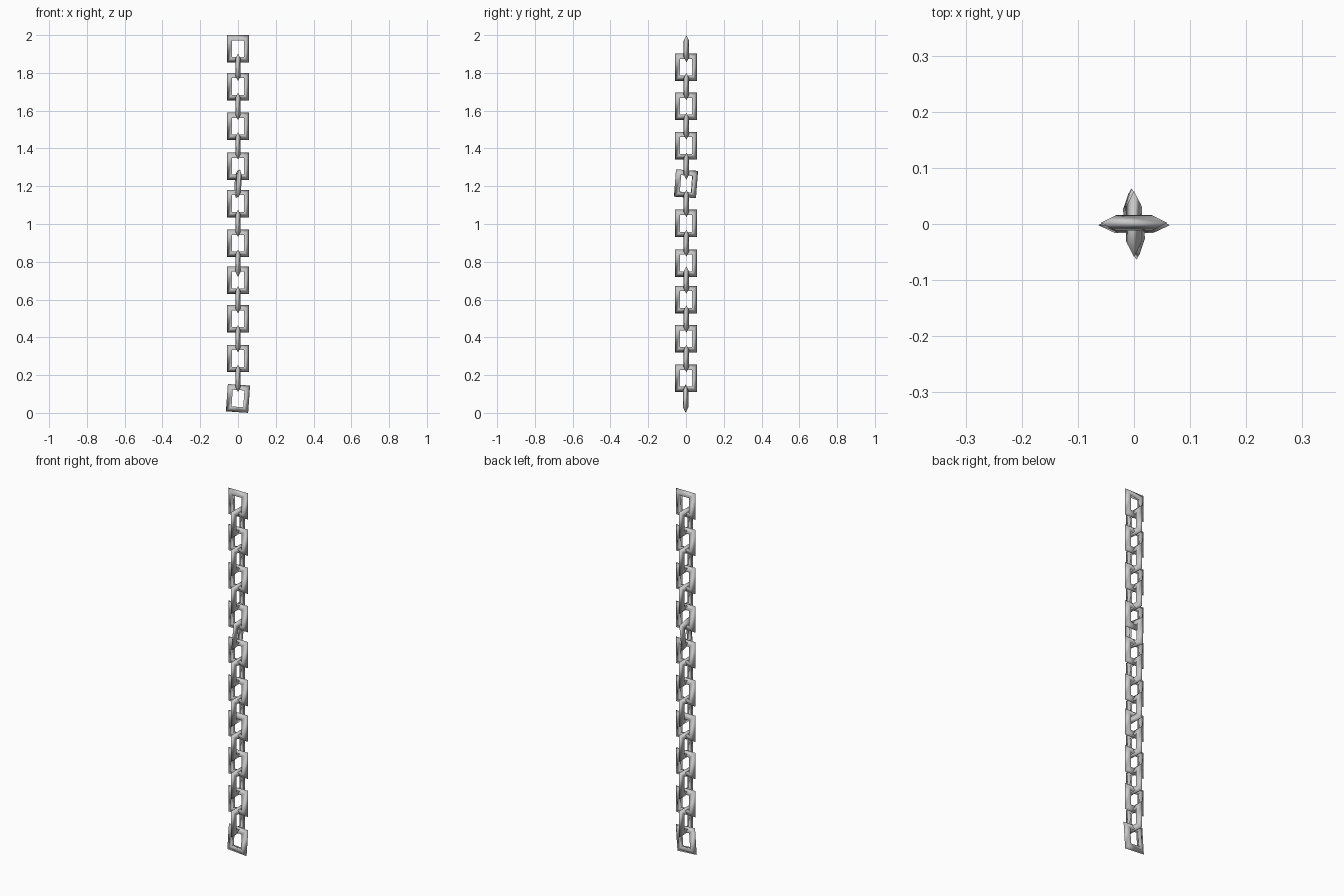
import bpy
import math
from mathutils import Euler, Matrix

if "Cube" in bpy.data.objects:
    bpy.data.objects.remove(bpy.data.objects["Cube"])

HALF_W, HALF_H = 0.059, 0.0725   # outer half size of a link
BAR, THICK = 0.028, 0.014        # bar depth and half thickness


def link_mesh():
    # rectangular ring with a triangular bar section, ridge pointing outwards
    section = [(0, 0), (BAR, THICK), (BAR, -THICK)]
    corners = [(-1, -1), (1, -1), (1, 1), (-1, 1)]
    verts = [(sx * (HALF_W - d), y, sz * (HALF_H - d))
             for sx, sz in corners for d, y in section]
    faces = []
    for i in range(4):
        a, b = i * 3, (i + 1) % 4 * 3
        for j in range(3):
            k = (j + 1) % 3
            faces.append((a + j, b + j, b + k, a + k))
    mesh = bpy.data.meshes.new("chain_link")
    mesh.from_pydata(verts, [], faces)
    mesh.update()
    mesh.shade_smooth()
    return mesh


mesh = link_mesh()


def add_link(name, z, turn=0.0, tilt=(0, 0, 0), x=0.0, y=0.0):
    ob = bpy.data.objects.new(name, mesh)
    bpy.context.collection.objects.link(ob)
    rot = Euler([math.radians(a) for a in tilt]).to_matrix().to_4x4()
    ob.matrix_world = (Matrix.Translation((x, y, z)) @ rot
                       @ Matrix.Rotation(math.radians(turn), 4, 'Z'))


# links facing the front; the lowest one hangs slightly crooked
front_z = [1.9275, 1.7275, 1.5175, 1.306, 1.108, 0.898, 0.703, 0.498, 0.288, 0.0765]
for i, z in enumerate(front_z):
    last = i == len(front_z) - 1
    add_link(f"front_link_{i + 1}", z, tilt=(0, 4 if last else 0, 0), y=-0.002 if last else 0.002)

# links turned sideways; the fourth one is twisted
side_z = [1.830, 1.623, 1.415, 1.213, 1.003, 0.793, 0.600, 0.393, 0.183]
for i, z in enumerate(side_z):
    add_link(f"side_link_{i + 1}", z, 90, (-4, 3, 7) if i == 3 else (0, 0, 0))
